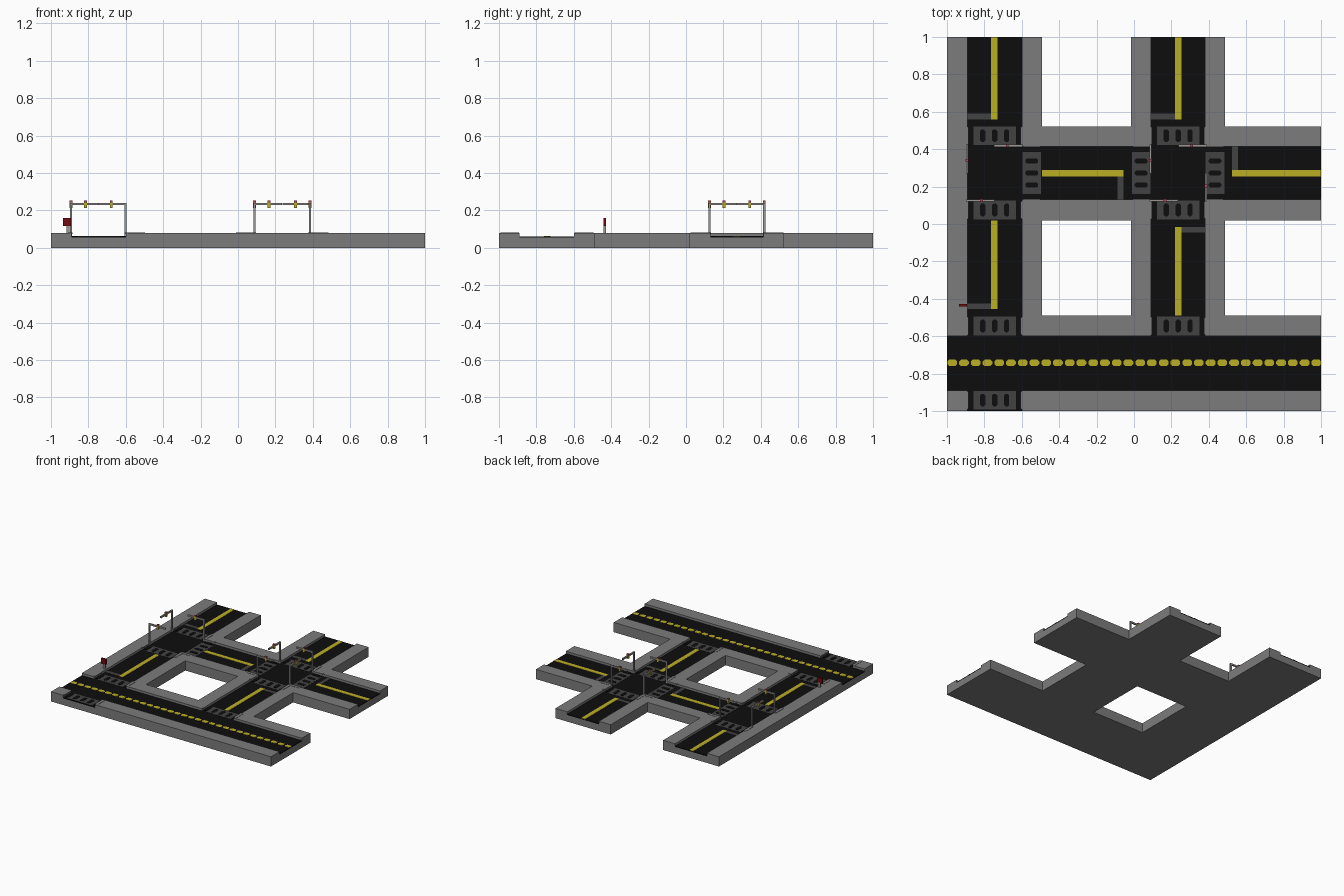
import bpy, bmesh, math
from mathutils import Vector

cube = bpy.data.objects.get("Cube")
if cube:
    bpy.data.objects.remove(cube, do_unlink=True)


def material(name, rgb):
    m = bpy.data.materials.new(name)
    m.use_nodes = True
    m.diffuse_color = (*rgb, 1)
    bsdf = next(n for n in m.node_tree.nodes if n.type == 'BSDF_PRINCIPLED')
    bsdf.inputs["Base Color"].default_value = (*rgb, 1)
    bsdf.inputs["Roughness"].default_value = 0.8
    return m


CONCRETE = material("concrete grey", (0.20, 0.20, 0.20))
ASPHALT = material("asphalt black", (0.004, 0.004, 0.004))
PAINT_GREY = material("worn paint grey", (0.055, 0.055, 0.055))
YELLOW = material("line yellow", (0.50, 0.43, 0.018))
POLE = material("pole grey", (0.33, 0.31, 0.30))
LAMP = material("lamp red", (0.45, 0.06, 0.10))
SIGN = material("sign red", (0.16, 0.004, 0.006))

CURB, ROAD, BED = 0.08, 0.061, 0.054


def finish(bm, name, *mats):
    bmesh.ops.recalc_face_normals(bm, faces=bm.faces)
    me = bpy.data.meshes.new(name)
    bm.to_mesh(me)
    bm.free()
    for m in mats:
        me.materials.append(m)
    ob = bpy.data.objects.new(name, me)
    bpy.context.collection.objects.link(ob)
    return ob


def add_box(bm, lo, hi, mat=0):
    lo, hi = Vector(lo), Vector(hi)
    verts = bmesh.ops.create_cube(bm, size=1)["verts"]
    for v in verts:
        v.co = (lo + hi) / 2 + v.co * (hi - lo)
    for f in {f for v in verts for f in v.link_faces}:
        f.material_index = mat


def add_oval(bm, x, y, hx, hy, z0, z1, mat=0):
    """Plate with chamfered corners, like a stretched octagon."""
    c = min(hx, hy) * 0.6
    pts = [(hx, hy - c), (hx - c, hy), (c - hx, hy), (-hx, hy - c),
           (-hx, c - hy), (c - hx, -hy), (hx - c, -hy), (hx, c - hy)]
    low = [bm.verts.new((x + a, y + b, z0)) for a, b in pts]
    top = [bm.verts.new((x + a, y + b, z1)) for a, b in pts]
    faces = [bm.faces.new(top), bm.faces.new(low[::-1])]
    for i in range(8):
        j = (i + 1) % 8
        faces.append(bm.faces.new((low[i], low[j], top[j], top[i])))
    for f in faces:
        f.material_index = mat


# Street slab: a grid of cells, each void, sidewalk or road
XS = [-1, -0.89, -0.6, -0.493, -0.016, 0.092, 0.38, 0.487, 1]
YS = [-1, -0.89, -0.6, -0.49, 0.02, 0.13, 0.415, 0.52, 1]


def height(i, j):
    if not (0 <= i < 8 and 0 <= j < 8) or (i in (3, 7) and j in (3, 7)):
        return 0
    road = i == 1 or j == 1 or (i == 5 and j >= 2) or (j == 5 and i >= 1)
    return ROAD if road else CURB


bm = bmesh.new()


def quad(pts, mat):
    bm.faces.new([bm.verts.new(p) for p in pts]).material_index = mat


for i in range(8):
    for j in range(8):
        h = height(i, j)
        if not h:
            continue
        x0, x1, y0, y1 = XS[i], XS[i + 1], YS[j], YS[j + 1]
        ring = [(x0, y0), (x1, y0), (x1, y1), (x0, y1)]
        quad([(*p, h) for p in ring], int(h == ROAD))
        quad([(*p, 0) for p in ring[::-1]], 0)
        for k, (di, dj) in enumerate([(0, -1), (1, 0), (0, 1), (-1, 0)]):
            n = height(i + di, j + dj)
            a, b = ring[k], ring[(k + 1) % 4]
            # Road ends show the asphalt layer above the concrete bed
            levels = [0, BED, ROAD] if (h == ROAD and n == 0) else [n, h]
            if n < h:
                for s in range(len(levels) - 1):
                    z0, z1 = levels[s], levels[s + 1]
                    quad([(*a, z0), (*b, z0), (*b, z1), (*a, z1)], s)
bmesh.ops.remove_doubles(bm, verts=bm.verts, dist=1e-5)
finish(bm, "street_slab", CONCRETE, ASPHALT)


# Solid yellow centre lines
bm = bmesh.new()
for x0, y0, x1, y1 in [(-0.765, 0.56, -0.73, 1), (-0.765, -0.455, -0.73, 0.02),
                       (0.218, 0.56, 0.254, 1), (0.218, -0.49, 0.254, -0.015),
                       (-0.493, 0.255, -0.055, 0.29), (0.525, 0.255, 1, 0.29)]:
    add_box(bm, (x0, y0, ROAD - 0.002), (x1, y1, ROAD + 0.002))
finish(bm, "centre_lines", YELLOW)

# Dashed line on the main road
bm = bmesh.new()
for k in range(32):
    add_oval(bm, -0.972 + k * 0.0628, -0.742, 0.026, 0.018, ROAD - 0.002, ROAD + 0.002)
finish(bm, "dashed_line", YELLOW)

# Stop bars
bm = bmesh.new()
for x0, y0, x1, y1 in [(-0.89, 0.56, -0.765, 0.59), (-0.89, -0.455, -0.765, -0.425),
                       (0.092, 0.56, 0.218, 0.59), (0.254, -0.045, 0.38, -0.015),
                       (-0.087, 0.13, -0.055, 0.255), (0.525, 0.29, 0.555, 0.415)]:
    add_box(bm, (x0, y0, ROAD - 0.002), (x1, y1, ROAD + 0.002))
finish(bm, "stop_bars", PAINT_GREY)

# Crosswalks: grey pad with five black ovals and rounded curb pads at the ends
WALKS = [(-0.745, y, 0) for y in (0.472, 0.075, -0.545, -0.942)]
WALKS += [(0.236, y, 0) for y in (0.472, 0.075, -0.545)]
WALKS += [(x, 0.2725, 1) for x in (-0.547, 0.038, 0.433)]
bm = bmesh.new()
for cx, cy, turned in WALKS:
    def place(along, across, h_along, h_across, z0, z1, mat):
        if turned:
            add_oval(bm, cx + across, cy + along, h_across, h_along, z0, z1, mat)
        else:
            add_oval(bm, cx + along, cy + across, h_along, h_across, z0, z1, mat)
    px, py = (0.05, 0.113) if turned else (0.113, 0.05)
    add_box(bm, (cx - px, cy - py, ROAD - 0.002), (cx + px, cy + py, ROAD + 0.001), 0)
    for k in range(-2, 3):
        place(k * 0.064, 0, 0.014, 0.034, ROAD - 0.002, ROAD + 0.003, 1)
    for s in (-1, 1):
        place(s * 0.151, 0, 0.012, 0.05, CURB - 0.006, CURB + 0.002, 2)
finish(bm, "crosswalks", PAINT_GREY, ASPHALT, CONCRETE)


# Traffic lights: corner pole, arm reaching over the road, hanging lamp
def traffic_light(name, x, y, dx, dy):
    bm = bmesh.new()
    r, reach, top = 0.006, 0.148, 0.24
    add_box(bm, (x - r, y - r, ROAD - 0.005), (x + r, y + r, top), 0)
    ends = [(x + dx * t, y + dy * t) for t in (r, reach)]
    lo = [min(e[k] for e in ends) - r * (dx, dy)[1 - k] ** 2 for k in (0, 1)]
    hi = [max(e[k] for e in ends) + r * (dx, dy)[1 - k] ** 2 for k in (0, 1)]
    add_box(bm, (*lo, top - 0.012), (*hi, top), 0)
    lx, ly, w = x + dx * 0.077, y + dy * 0.077, 0.0075
    add_box(bm, (lx - w, ly - w, 0.213), (lx + w, ly + w, 0.243), 1)
    add_box(bm, (lx - w, ly - w, 0.243), (lx + w, ly + w, 0.252), 2)
    finish(bm, name, POLE, YELLOW, LAMP)


for side, xl, xr in (("west", -0.893, -0.601), ("east", 0.088, 0.385)):
    traffic_light(side + "_light_back", xr, 0.418, -1, 0)
    traffic_light(side + "_light_side", xl, 0.418, 0, -1)
    traffic_light(side + "_light_front", xl, 0.126, 1, 0)
traffic_light("east_light_far_side", 0.385, 0.126, 0, 1)

# Red roadside sign
bm = bmesh.new()
add_box(bm, (-0.918, -0.44, CURB), (-0.902, -0.428, 0.12), 0)
add_box(bm, (-0.936, -0.442, 0.115), (-0.893, -0.428, 0.16), 1)
finish(bm, "road_sign", POLE, SIGN)
